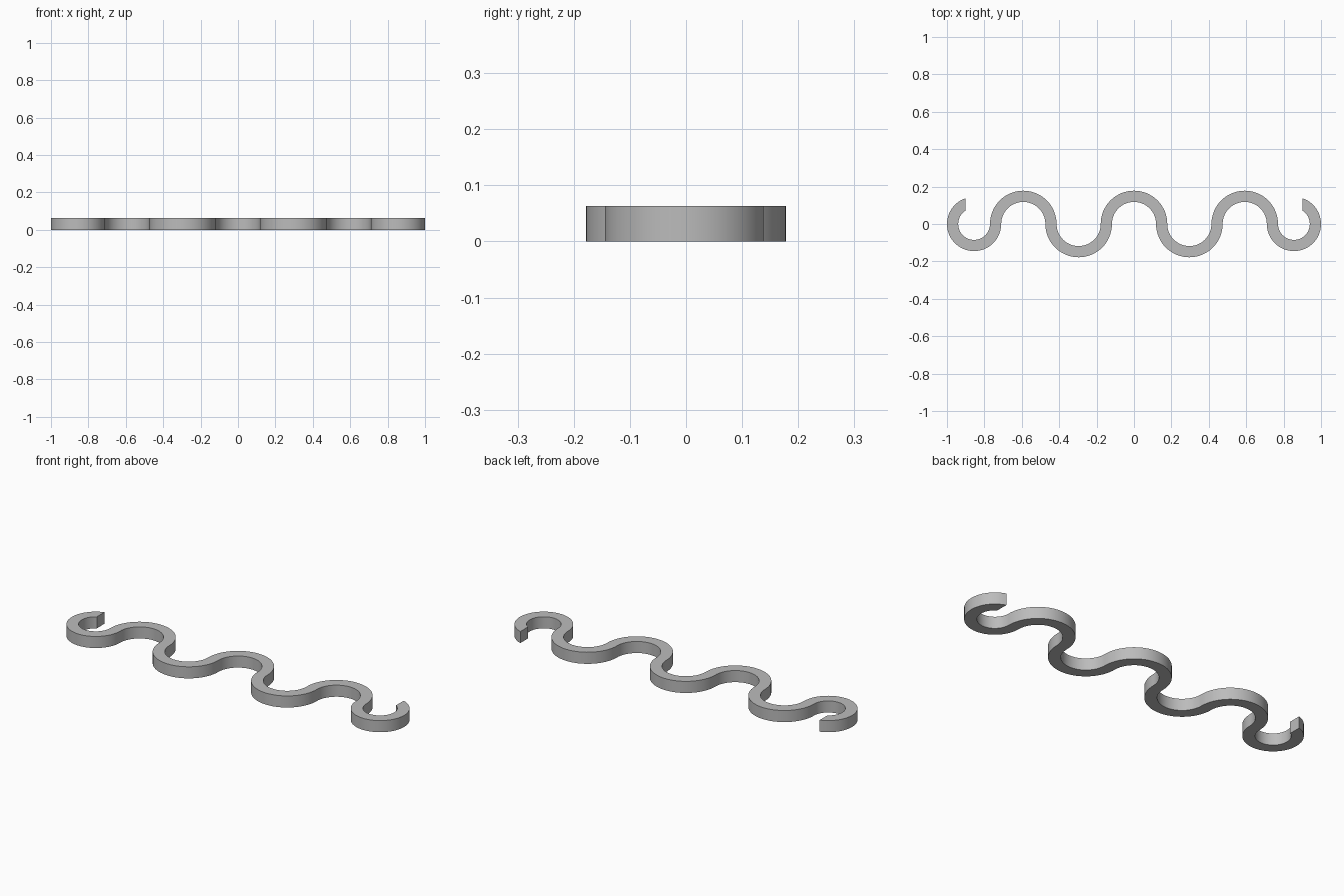
import bpy
import bmesh
from math import acos, cos, sin, pi

cube = bpy.data.objects.get("Cube")
if cube:
    bpy.data.objects.remove(cube)

HEIGHT = 0.063
BAND = 0.06            # width of the strip
BIG = 0.178            # outer radius of the waves
PITCH = 2 * BIG - BAND  # spacing between wave centres
CUT = 0.9              # x of the flat hook ends
HOOK = (1 - 2 * PITCH - BIG + BAND) / 2
HOOK_X = 1 - HOOK
STEPS = 32

grey = bpy.data.materials.new("plain grey")
grey.use_nodes = True
colour = (0.5, 0.5, 0.5, 1)
grey.diffuse_color = colour
grey.node_tree.nodes["Principled BSDF"].inputs["Base Color"].default_value = colour


def arc(cx, radius, start, end):
    """Points along an arc centred on the x axis."""
    angles = [start + (end - start) * i / STEPS for i in range(STEPS + 1)]
    return [(cx + radius * cos(a), radius * sin(a)) for a in angles]


def join(edge, points):
    edge.extend(points[1:] if edge else points)


# Two edges of the strip, traced from the left hook to the right hook
upper, lower = [], []


def hook_start(radius):
    return pi - acos((CUT - HOOK_X) / radius)


join(upper, arc(-HOOK_X, HOOK - BAND, hook_start(HOOK - BAND), 2 * pi))
join(lower, arc(-HOOK_X, HOOK, hook_start(HOOK), 2 * pi))
for i in range(-2, 3):
    if i % 2 == 0:      # crest
        join(upper, arc(i * PITCH, BIG, pi, 0))
        join(lower, arc(i * PITCH, BIG - BAND, pi, 0))
    else:               # trough
        join(upper, arc(i * PITCH, BIG - BAND, pi, 2 * pi))
        join(lower, arc(i * PITCH, BIG, pi, 2 * pi))
join(upper, arc(HOOK_X, HOOK - BAND, pi, 3 * pi - hook_start(HOOK - BAND)))
join(lower, arc(HOOK_X, HOOK, pi, 3 * pi - hook_start(HOOK)))

# Flat strip, raised to its full height
bm = bmesh.new()
a = [bm.verts.new((x, y, 0)) for x, y in upper]
b = [bm.verts.new((x, y, 0)) for x, y in lower]
for i in range(len(a) - 1):
    bm.faces.new((a[i], a[i + 1], b[i + 1], b[i]))
raised = bmesh.ops.extrude_face_region(bm, geom=bm.faces[:], use_keep_orig=True)
verts = [g for g in raised["geom"] if isinstance(g, bmesh.types.BMVert)]
bmesh.ops.translate(bm, verts=verts, vec=(0, 0, HEIGHT))
bmesh.ops.recalc_face_normals(bm, faces=bm.faces[:])

mesh = bpy.data.meshes.new("wavy_strip")
bm.to_mesh(mesh)
bm.free()
mesh.materials.append(grey)
strip = bpy.data.objects.new("wavy_strip", mesh)
bpy.context.collection.objects.link(strip)

bpy.ops.object.select_all(action="DESELECT")
strip.select_set(True)
bpy.context.view_layer.objects.active = strip
bpy.ops.object.shade_smooth_by_angle(angle=pi / 6)
